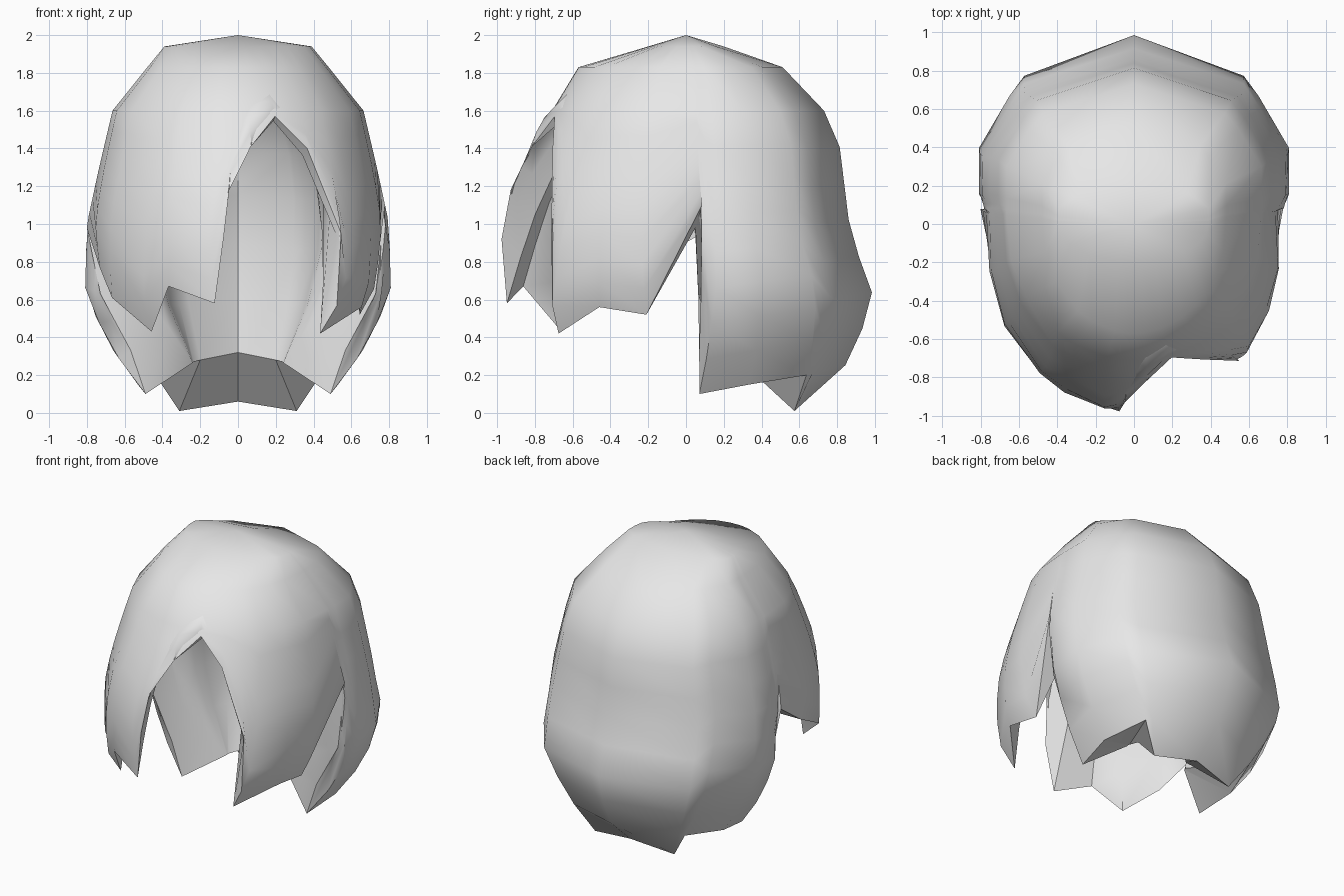
import bpy, bmesh, math

cube = bpy.data.objects.get("Cube")
if cube:
    bpy.data.objects.remove(cube, do_unlink=True)

# Body profiles: (height, extent) for half width, front depth and back depth
WIDTH = [(0, .43), (.1, .49), (.2, .57), (.33, .66), (.62, .81), (1, .80), (1.3, .735),
         (1.64, .655), (1.83, .48), (1.94, .39), (2, 0)]
FRONT = [(0, .7), (.43, .86), (.58, .96), (.9, .985), (1.18, .93), (1.45, .80),
         (1.83, .57), (1.94, .2), (2, 0)]
BACK = [(0, .73), (.28, .89), (.64, .985), (.95, .87), (1.52, .80), (1.82, .54),
        (1.94, .2), (2, 0)]
# Faceted cross-section of the back half, by angle
BACK_X = [(0, 1), (20, 1), (50, .75), (90, 0)]
BACK_Y = [(0, 0), (3, .09), (20, .41), (50, .78)]
NAPE_FLAT = [(0, .78), (.3, 1)]


def lerp(table, t):
    t = min(max(t, table[0][0]), table[-1][0])
    for (t0, a), (t1, b) in zip(table, table[1:]):
        if t <= t1:
            return a + (b - a) * (t - t0) / (t1 - t0)


def ring(deg, z):
    """Point on the body at a direction (0 = left, 90 = back) and height."""
    w = lerp(WIDTH, z)
    if 0 <= deg <= 180:
        a = min(deg, 180 - deg)
        x = math.copysign(lerp(BACK_X, a), 90 - deg) * w
        return x, lerp(BACK_Y + [(90, lerp(NAPE_FLAT, z))], a) * lerp(BACK, z)
    a = math.radians(deg)
    return math.cos(a) * w, math.sin(a) * lerp(FRONT, z)


# Back strands: angle at crown, angle at hem, hem height, tuck at hem, inner hem point
back_half = [
    (2.5, 3.5, 1.10, 1, (.57, .05, .98)), (3.5, 3, .63, .9, (.49, .065, .62)),
    (5, 3, .33, .86, (.36, .14, .44)), (8, 3, .10, 1, (.24, .216, .265)),
    (20, 20, .15, 1, (.24, .225, .267)), (42, 48, .20, 1, (.235, .235, .27)),
    (52, 52, .01, 1, (.20, .28, .28))]
nape = [(90, 90, .06, 1, (0, .45, .32))]
mirrored = [(180 - a, 180 - b, z, q, (-p[0], p[1], p[2]))
            for a, b, z, q, p in reversed(back_half)]
mirrored[-1] = (178, 177, .98, 1, (-.57, .05, .93))

# Front locks, fringe and parting: angle at crown and hem, hem height, tuck, inner scale
front = [
    (195, 195, .77, .94, 1), (212, 214, .61, 1, 1), (233, 230, .43, 1, 1),
    (243, 243, .67, 1, 1), (258, 261, .58, 1, 1), (263, 264.5, .92, 1, 1),
    (268, 266.5, 1.18, 1, 1), (276, 275.5, 1.41, 1, 1), (287, 287, 1.57, 1, .95),
    (301, 301, 1.40, 1, .93), (312, 313, .95, 1, .96), (320, 308, .42, 1, 1),
    (333, 330, .56, .97, 1), (346, 345, .52, .88, 1)]
strands = back_half + nape + mirrored
for a, b, z, q, k in front:
    x, y = ring(b, z)
    strands.append((a, b, z, q, (x * k * q, y * k * q, z - .5 * (1 - k))))

CROWN = [1.94, 1.83, 1.60]
STEPS = 8
CAVITY = (.64, .76, 1.82)   # half width, half depth and top height of the hollow


def outer_strand(a, b, hem, tuck):
    """Points from crown to hem on the outside."""
    pts = [(*ring(a, z), z) for z in CROWN]
    for i in range(1, STEPS + 1):
        u = i / STEPS
        z = CROWN[-1] + (hem - CROWN[-1]) * u
        x, y = ring(a + (b - a) * u ** 3, z)
        q = 1 + (tuck - 1) * u ** 3
        pts.append((x * q, y * q, z))
    return pts


def inner_strand(a, hem):
    """Points of a domed hollow from its top to the inner hem point."""
    w, d, top = CAVITY
    a = math.radians(a)
    pts = []
    for i in range(1, STEPS + 1):
        u = i / STEPS
        r, f = math.sin(u * math.pi / 2), u ** 3
        pts.append((w * math.cos(a) * r * (1 - f) + hem[0] * f,
                    d * math.sin(a) * r * (1 - f) + hem[1] * f,
                    hem[2] + (top - hem[2]) * math.cos(u * math.pi / 2)))
    return pts


bm = bmesh.new()


def shell(apex_z, columns):
    """Skin the strands into an open cap and return its vertex columns."""
    apex = bm.verts.new((0, 0, apex_z))
    cols = [[bm.verts.new(p) for p in col] for col in columns]
    for c, d in zip(cols, cols[1:] + cols[:1]):
        bm.faces.new((apex, c[0], d[0]))
        for i in range(len(c) - 1):
            bm.faces.new((c[i], c[i + 1], d[i + 1], d[i]))
    return cols


# Outer hair, inner hollow, and the rim that joins them along the hem
outer = shell(2.0, [outer_strand(a, b, z, q) for a, b, z, q, p in strands])
inner = shell(CAVITY[2], [inner_strand(a, p) for a, b, z, q, p in strands])
n = len(strands)
for i in range(n):
    j = (i + 1) % n
    bm.faces.new((outer[i][-1], inner[i][-1], inner[j][-1], outer[j][-1]))
bmesh.ops.remove_doubles(bm, verts=bm.verts[:], dist=.0005)
bmesh.ops.recalc_face_normals(bm, faces=bm.faces[:])

mesh = bpy.data.meshes.new("hair")
bm.to_mesh(mesh)
bm.free()
hair = bpy.data.objects.new("hair", mesh)
bpy.context.collection.objects.link(hair)

# Single light grey colour
grey = bpy.data.materials.new("light grey")
grey.use_nodes = True
grey.diffuse_color = (.8, .8, .8, 1)
grey.node_tree.nodes["Principled BSDF"].inputs["Base Color"].default_value = (.8, .8, .8, 1)
mesh.materials.append(grey)

# Smooth strands with crisp hem edges
bpy.ops.object.select_all(action='DESELECT')
hair.select_set(True)
bpy.context.view_layer.objects.active = hair
bpy.ops.object.shade_smooth_by_angle(angle=math.radians(45))
